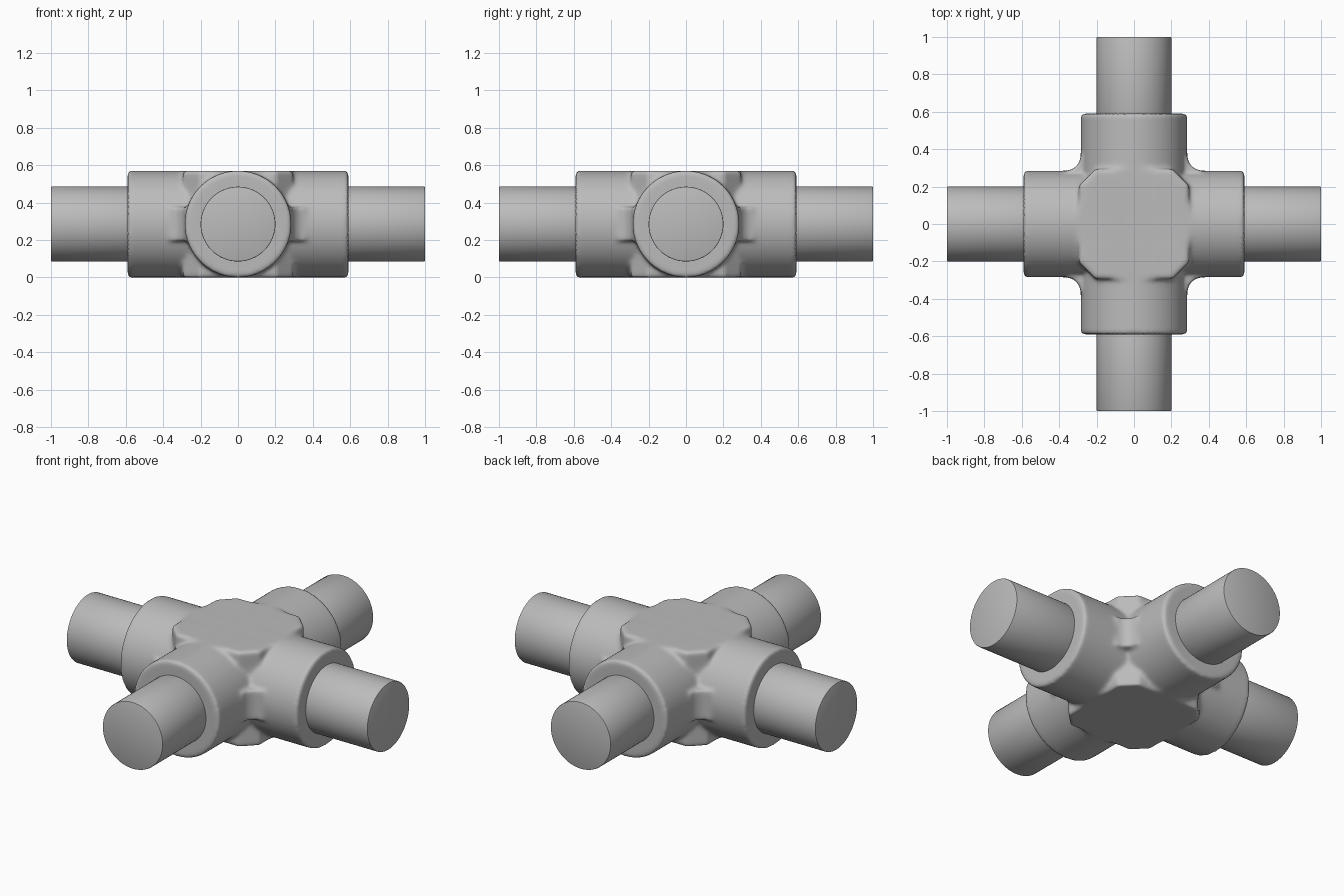
import bpy, bmesh
from math import pi, sin, cos, radians
from mathutils import Matrix, Vector

cube = bpy.data.objects.get("Cube")
if cube:
    bpy.data.objects.remove(cube, do_unlink=True)

R, PIPE_R, COLLAR, REACH = 0.285, 0.2, 0.59, 1.0
CENTRE = Matrix.Translation((0, 0, R))

grey = bpy.data.materials.new("plain grey")
grey.use_nodes = True
colour = (0.5, 0.5, 0.5, 1)
grey.diffuse_color = colour
grey.node_tree.nodes["Principled BSDF"].inputs["Base Color"].default_value = colour


def tube(bm, radius, length, turn, axis, offset=(0, 0, 0)):
    """Capped cylinder turned onto the given axis."""
    place = CENTRE @ Matrix.Translation(offset) @ Matrix.Rotation(turn, 4, axis)
    bmesh.ops.create_cone(bm, cap_ends=True, segments=96, radius1=radius,
                          radius2=radius, depth=length, matrix=place)


def prism(bm, outline, half, turn=0):
    """Upright prism over a plan outline, centred on the pipe axes."""
    place = CENTRE @ Matrix.Rotation(turn, 4, "Z")
    rings = [[bm.verts.new(place @ Vector((x, y, z))) for x, y in outline]
             for z in (-half, half)]
    bm.faces.new(rings[0][::-1])
    bm.faces.new(rings[1])
    n = len(outline)
    for i in range(n):
        j = (i + 1) % n
        bm.faces.new((rings[0][i], rings[0][j], rings[1][j], rings[1][i]))


def finish(bm, name):
    mesh = bpy.data.meshes.new(name)
    bmesh.ops.recalc_face_normals(bm, faces=bm.faces)
    bm.to_mesh(mesh)
    bm.free()
    mesh.materials.append(grey)
    obj = bpy.data.objects.new(name, mesh)
    bpy.context.collection.objects.link(obj)
    return obj


def shade(obj, angle):
    bpy.ops.object.select_all(action="DESELECT")
    obj.select_set(True)
    bpy.context.view_layer.objects.active = obj
    bpy.ops.object.shade_smooth_by_angle(angle=radians(angle))


# Cross fitting: two crossing collars, a flat octagonal hub and corner fillets
bm = bmesh.new()
tube(bm, R, 2 * COLLAR, pi / 2, "X")
tube(bm, R, 2 * COLLAR, pi / 2, "Y")

wide, narrow = 0.295, 0.205
octagon = [(wide, -narrow), (wide, narrow), (narrow, wide), (-narrow, wide),
           (-wide, narrow), (-wide, -narrow), (-narrow, -wide), (narrow, -wide)]
prism(bm, octagon, R)

fillet = 0.08
c = R + fillet
arc = [(c - fillet * sin(a * pi / 12), c - fillet * cos(a * pi / 12)) for a in range(7)]
for k in range(4):
    prism(bm, [(0.15, 0.15)] + [(c, 0.2)] + arc + [(0.2, c)], 0.09, k * pi / 2)

fitting = finish(bm, "cross_fitting")
remesh = fitting.modifiers.new("blend parts", "REMESH")
remesh.mode = "VOXEL"
remesh.voxel_size = 0.011
soften = fitting.modifiers.new("soften joints", "SMOOTH")
soften.factor = 0.5
soften.iterations = 10

# Bake the blend so that shading applies to the merged surface
bpy.context.view_layer.update()
baked = bpy.data.meshes.new_from_object(
    fitting.evaluated_get(bpy.context.evaluated_depsgraph_get()))
fitting.modifiers.clear()
fitting.data = baked
if not baked.materials:
    baked.materials.append(grey)
shade(fitting, 60)

# Four pipe stubs
half = (REACH - COLLAR) / 2 + 0.05
mid = REACH - half
for name, axis, spot in (("left_pipe", "Y", (mid, 0, 0)), ("right_pipe", "Y", (-mid, 0, 0)),
                         ("back_pipe", "X", (0, mid, 0)), ("front_pipe", "X", (0, -mid, 0))):
    bm = bmesh.new()
    tube(bm, PIPE_R, 2 * half, pi / 2, axis, spot)
    rims = [e for e in bm.edges if any(len(f.verts) > 4 for f in e.link_faces)]
    bmesh.ops.bevel(bm, geom=rims, offset=0.005, segments=2, affect="EDGES", profile=0.5)
    shade(finish(bm, name), 30)
